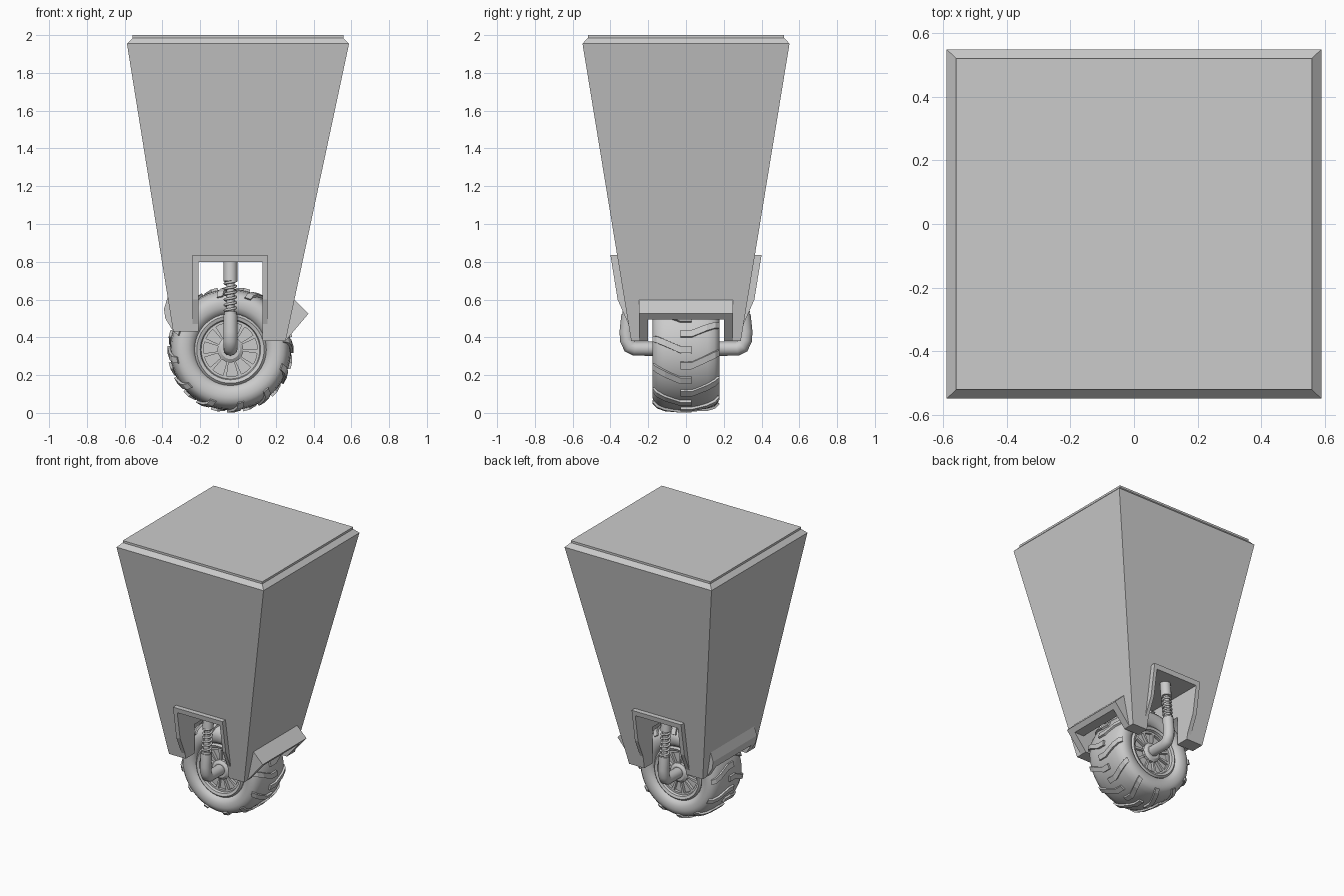
import bpy, bmesh, math
from mathutils import Vector

if "Cube" in bpy.data.objects:
    bpy.data.objects.remove(bpy.data.objects["Cube"])

WX, WZ = -0.04, 0.335      # wheel axle position


def finish(name, bm, smooth=None):
    bmesh.ops.remove_doubles(bm, verts=bm.verts, dist=1e-5)
    bmesh.ops.recalc_face_normals(bm, faces=bm.faces)
    me = bpy.data.meshes.new(name)
    bm.to_mesh(me)
    bm.free()
    ob = bpy.data.objects.new(name, me)
    bpy.context.collection.objects.link(ob)
    activate(ob)
    if smooth:
        bpy.ops.object.shade_smooth_by_angle(angle=math.radians(smooth))
    return ob


def activate(ob):
    bpy.ops.object.select_all(action='DESELECT')
    ob.select_set(True)
    bpy.context.view_layer.objects.active = ob


def loft(bm, rings, closed=False):
    """Join equal-length rings of points into a capped (or looped) skin."""
    vs = [[bm.verts.new(p) for p in r] for r in rings]
    n = len(vs[0])
    pairs = list(zip(vs, vs[1:])) + ([(vs[-1], vs[0])] if closed else [])
    for a, b in pairs:
        for i in range(n):
            bm.faces.new((a[i], a[(i + 1) % n], b[(i + 1) % n], b[i]))
    if not closed:
        bm.faces.new(vs[0])
        bm.faces.new(vs[-1])


def rect(x0, x1, y0, y1, z):
    return [(x0, y0, z), (x1, y0, z), (x1, y1, z), (x0, y1, z)]


def box(name, x0, x1, y0, y1, z0, z1):
    bm = bmesh.new()
    loft(bm, [rect(x0, x1, y0, y1, z0), rect(x0, x1, y0, y1, z1)])
    return finish(name, bm)


def cut(ob, cutters):
    activate(ob)
    for c in cutters:
        m = ob.modifiers.new("cut", 'BOOLEAN')
        m.operation, m.solver, m.object = 'DIFFERENCE', 'EXACT', c
        bpy.ops.object.modifier_apply(modifier=m.name)


def wheel_point(r, a, y):
    return (WX + r * math.cos(a), y, WZ + r * math.sin(a))


def lathe(bm, profile, n):
    """Spin (r, y) points about the axle."""
    loft(bm, [[wheel_point(r, 2 * math.pi * i / n, y) for i in range(n)] for r, y in profile])


def tube(name, pts, r):
    cu = bpy.data.curves.new(name, 'CURVE')
    cu.dimensions = '3D'
    cu.bevel_depth, cu.bevel_resolution, cu.use_fill_caps = r, 4, True
    sp = cu.splines.new('POLY')
    sp.points.add(len(pts) - 1)
    for p, q in zip(sp.points, pts):
        p.co = (*q, 1)
    ob = bpy.data.objects.new(name, cu)
    bpy.context.collection.objects.link(ob)
    activate(ob)
    bpy.ops.object.convert(target='MESH')
    bpy.ops.object.shade_smooth_by_angle(angle=math.radians(50))


# cutters: front-to-back tunnel, side tunnel, wheel well, lower left step
tunnel = box("tunnel_cutter", -0.21, 0.13, -0.7, 0.7, 0.2, 0.80)
side = box("side_cutter", -0.7, 0.7, -0.20, 0.20, 0.2, 0.495)
step = box("step_cutter", -0.7, -0.1, -0.7, 0.7, 0.2, 0.43)
bm = bmesh.new()
lathe(bm, [(0.35, -0.2), (0.35, 0.2)], 48)
well = finish("well_cutter", bm)

# tapered body with bevelled lid
bm = bmesh.new()
loft(bm, [rect(-0.335, 0.252, -0.29, 0.29, 0.38), rect(-0.588, 0.588, -0.548, 0.548, 1.955),
          rect(-0.558, 0.558, -0.52, 0.52, 1.985), rect(-0.558, 0.558, -0.52, 0.52, 2.0)])
body = finish("body", bm)
cut(body, [tunnel, side, well, step])

# raised frames round the front and back openings
for s, name in ((-1, "front_frame"), (1, "back_frame")):
    prof = [(0.40, 0.835), (0.362, 0.60), (0.305, 0.47), (0.28, 0.47), (0.30, 0.835)]
    bm = bmesh.new()
    loft(bm, [[(x, s * y, z) for y, z in prof] for x in (-0.24, 0.155)])
    cut(finish(name, bm), [tunnel])

# hoods over the wheel on the right and left faces
hoods = (("right_hood", [(0.297, 0.60), (0.373, 0.525), (0.252, 0.382), (0.20, 0.382), (0.20, 0.60)]),
         ("left_hood", [(-0.37, 0.62), (-0.392, 0.55), (-0.385, 0.50), (-0.343, 0.432), (-0.29, 0.432), (-0.29, 0.62)]))
for name, prof in hoods:
    bm = bmesh.new()
    loft(bm, [[(x, y, z) for x, z in prof] for y in (-0.25, 0.25)])
    cut(finish(name, bm), [side, well])

for c in (tunnel, side, step, well):
    bpy.data.objects.remove(c)

# tyre carcass
half = [(0.185, 0.14), (0.20, 0.163), (0.225, 0.175), (0.255, 0.177), (0.28, 0.17),
        (0.30, 0.15), (0.312, 0.115), (0.319, 0.06)]
bm = bmesh.new()
prof = half + [(0.321, 0)] + [(r, -y) for r, y in reversed(half)]
loft(bm, [[wheel_point(r, 2 * math.pi * i / 64, y) for i in range(64)] for r, y in prof], closed=True)
finish("tyre", bm, 50)

# tread lugs: (y, radius, normal y, normal r, angle shift)
path = [(-0.03, 0.320, 0, 1, 0), (0.03, 0.320, 0, 1, 0), (0.11, 0.313, 0.2, 0.98, 0.11),
        (0.15, 0.301, 0.6, 0.8, 0.17), (0.17, 0.281, 0.9, 0.45, 0.20)]
bm = bmesh.new()
for s in (-1, 1):
    for k in range(12):
        base = 2 * math.pi * (k + (0.5 if s > 0 else 0)) / 12
        rings = []
        for y, r, ny, nr, da in path:
            ring = []
            for h, w in ((-0.012, -0.065), (0.014, -0.055), (0.014, 0.055), (-0.012, 0.065)):
                ring.append(wheel_point(r + nr * h, base + da + w, s * (y + ny * min(h, 0.009))))
            rings.append(ring)
        loft(bm, rings)
finish("tread_lugs", bm)

# rim and slotted hub on both sides
N = 44
bm = bmesh.new()
outer = [(0.05, 0.15), (0.068, 0.138), (0.142, 0.138), (0.155, 0.138), (0.16, 0.155), (0.178, 0.162), (0.19, 0.15)]
lathe(bm, [(r, -y) for r, y in outer] + [(r, y) for r, y in reversed(outer)], N)
bm.normal_update()
for s in (-1, 1):
    for k in range(11):
        slot = []
        for f in bm.faces:
            c = f.calc_center_median()
            r = math.hypot(c.x - WX, c.z - WZ)
            a = math.atan2(c.z - WZ, c.x - WX) % (2 * math.pi)
            i = int(a / (2 * math.pi / N))
            if len(f.verts) == 4 and 0.09 < r < 0.12 and c.y * s > 0.13 and i // 4 == k and i % 4 < 3:
                slot.append(f)
        new = bmesh.ops.extrude_face_region(bm, geom=slot)["geom"]
        bmesh.ops.delete(bm, geom=slot, context='FACES_ONLY')
        bmesh.ops.translate(bm, verts=[g for g in new if isinstance(g, bmesh.types.BMVert)],
                            vec=(0, -s * 0.02, 0))
finish("rim", bm, 30)

# suspension on the front and back
for s, tag in ((-1, "front"), (1, "back")):
    def P(y, z):
        return Vector((WX, s * y, z))
    tube(tag + "_fork_arm", [P(0.13, 0.34), P(0.27, 0.34), P(0.297, 0.352), P(0.312, 0.385),
                             P(0.314, 0.43), P(0.304, 0.52)], 0.038)
    low, top = P(0.305, 0.51), P(0.275, 0.81)
    tube(tag + "_shock_rod", [low, top], 0.022)
    tube(tag + "_shock_sleeve", [low.lerp(top, 0.62), top], 0.037)
    tube(tag + "_shock_collar", [low.lerp(top, 0.03), low.lerp(top, 0.08)], 0.033)
    coil = []
    for i in range(6 * 16 + 1):
        a = 2 * math.pi * i / 16
        c = low.lerp(top, 0.06 + 0.57 * i / 96)
        coil.append(c + Vector((0.029 * math.cos(a), 0.029 * math.sin(a), 0)))
    tube(tag + "_shock_spring", coil, 0.007)
